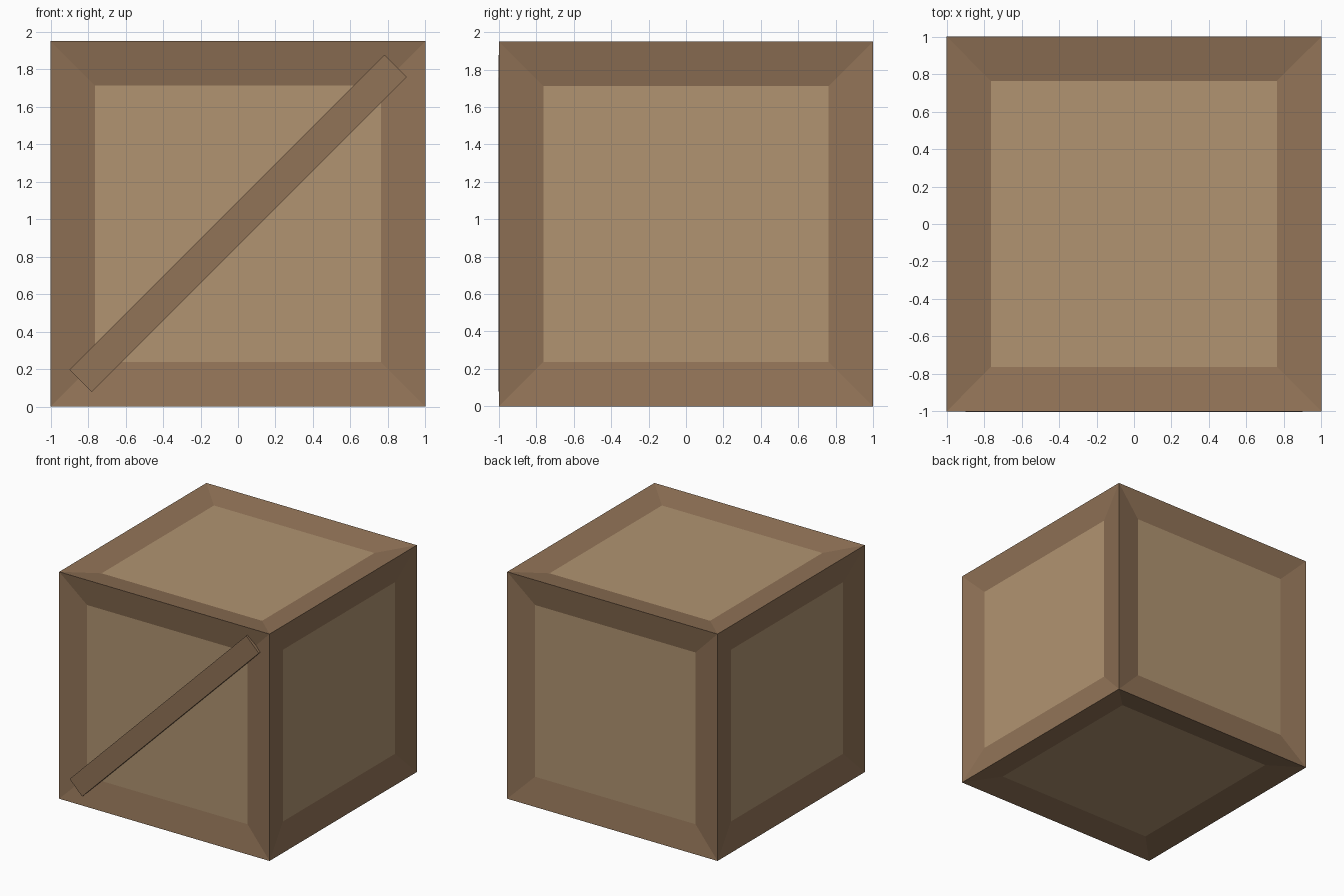
import bpy, bmesh, math
from mathutils import Matrix, Vector

if "Cube" in bpy.data.objects:
    bpy.data.objects.remove(bpy.data.objects["Cube"])

H = 1.95        # crate height
RIM = 0.237     # frame width
DEPTH = 0.04    # panel recess


def material(name, rgb):
    m = bpy.data.materials.new(name)
    lin = [((c / 255 + 0.055) / 1.055) ** 2.4 for c in rgb]
    m.diffuse_color = (*lin, 1)
    m.use_nodes = True
    m.node_tree.nodes["Principled BSDF"].inputs["Base Color"].default_value = m.diffuse_color
    return m


def add_object(name, bm, mats):
    me = bpy.data.meshes.new(name)
    bm.to_mesh(me)
    bm.free()
    for m in mats:
        me.materials.append(m)
    ob = bpy.data.objects.new(name, me)
    bpy.context.collection.objects.link(ob)
    return ob


dark_wood = material("dark_wood", (145, 115, 87))
light_wood = material("light_wood", (177, 148, 113))

# Crate body: every side inset to a frame, with the panel pushed inwards
bm = bmesh.new()
bmesh.ops.create_cube(bm, size=1, matrix=Matrix.Translation((0, 0, H / 2)) @ Matrix.Diagonal((2, 2, H, 1)))
bm.normal_update()
panels = list(bm.faces)
bmesh.ops.inset_individual(bm, faces=panels, thickness=RIM, depth=0, use_even_offset=True)
bm.normal_update()
for f in panels:
    f.material_index = 1
    step = f.normal.copy() * -DEPTH
    for v in f.verts:
        v.co += step
bm.normal_update()
add_object("crate_body", bm, [dark_wood, light_wood])

# Diagonal brace across the front, barely proud of the frame
bm = bmesh.new()
front, back = -1.002, -1 + DEPTH - 0.002
back += 0.01
place = (Matrix.Translation((0, (front + back) / 2, 0.978))
         @ Matrix.Rotation(-math.pi / 4, 4, 'Y')
         @ Matrix.Diagonal((2.376, back - front, 0.168, 1)))
bmesh.ops.create_cube(bm, size=1, matrix=place)
add_object("front_brace", bm, [dark_wood])
